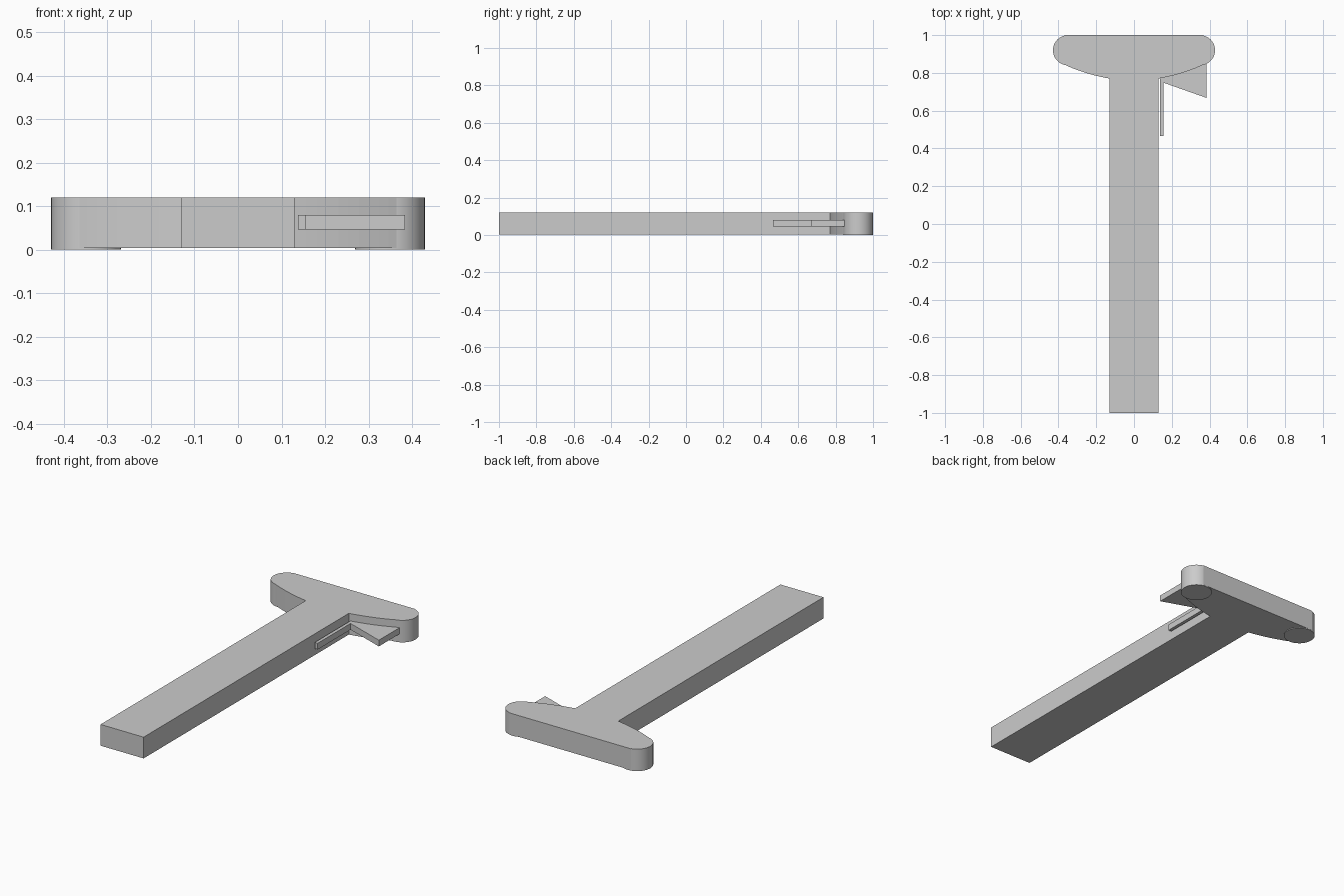
import bpy, bmesh, math

if "Cube" in bpy.data.objects:
    bpy.data.objects.remove(bpy.data.objects["Cube"])


def extrude(name, points, z0, z1):
    """Prism from a counter-clockwise outline."""
    bm = bmesh.new()
    face = bm.faces.new([bm.verts.new((x, y, z0)) for x, y in points])
    top = bmesh.ops.extrude_face_region(bm, geom=[face])["geom"]
    verts = [g for g in top if isinstance(g, bmesh.types.BMVert)]
    bmesh.ops.translate(bm, verts=verts, vec=(0, 0, z1 - z0))
    bmesh.ops.recalc_face_normals(bm, faces=bm.faces[:])
    mesh = bpy.data.meshes.new(name)
    bm.to_mesh(mesh)
    bm.free()
    obj = bpy.data.objects.new(name, mesh)
    bpy.context.collection.objects.link(obj)
    return obj


def curve(a, b, c, steps):
    """Quadratic curve from a to c, pulled towards b."""
    return [tuple((1 - t) ** 2 * p + 2 * t * (1 - t) * q + t * t * r
                  for p, q, r in zip(a, b, c))
            for t in (i / steps for i in range(steps + 1))]


# T-shaped body: straight shaft with a bowed underside on the crossbar
right = [(0.13, -1.0)]
right += curve((0.13, 0.77), (0.26, 0.793), (0.367, 0.843), 10)
right += [(0.367, 1.0)]
left = [(-x, y) for x, y in reversed(right)]
extrude("body", right + left, 0.004, 0.12)

# Round ends of the crossbar
for side, label in ((-1, "left"), (1, "right")):
    ring = [(side * 0.349 + 0.08 * math.cos(a), 0.92 + 0.08 * math.sin(a))
            for a in (i * math.tau / 48 for i in range(48))]
    cap = extrude("crossbar_end_" + label, ring, 0.0, 0.12)
    bpy.ops.object.select_all(action="DESELECT")
    cap.select_set(True)
    bpy.context.view_layer.objects.active = cap
    bpy.ops.object.shade_smooth_by_angle(angle=math.radians(30))

# Thin side bar with a flared wedge under the crossbar
extrude("side_catch", [(0.138, 0.465), (0.156, 0.465), (0.156, 0.748),
                       (0.383, 0.668), (0.383, 0.848), (0.138, 0.775)],
        0.046, 0.08)
